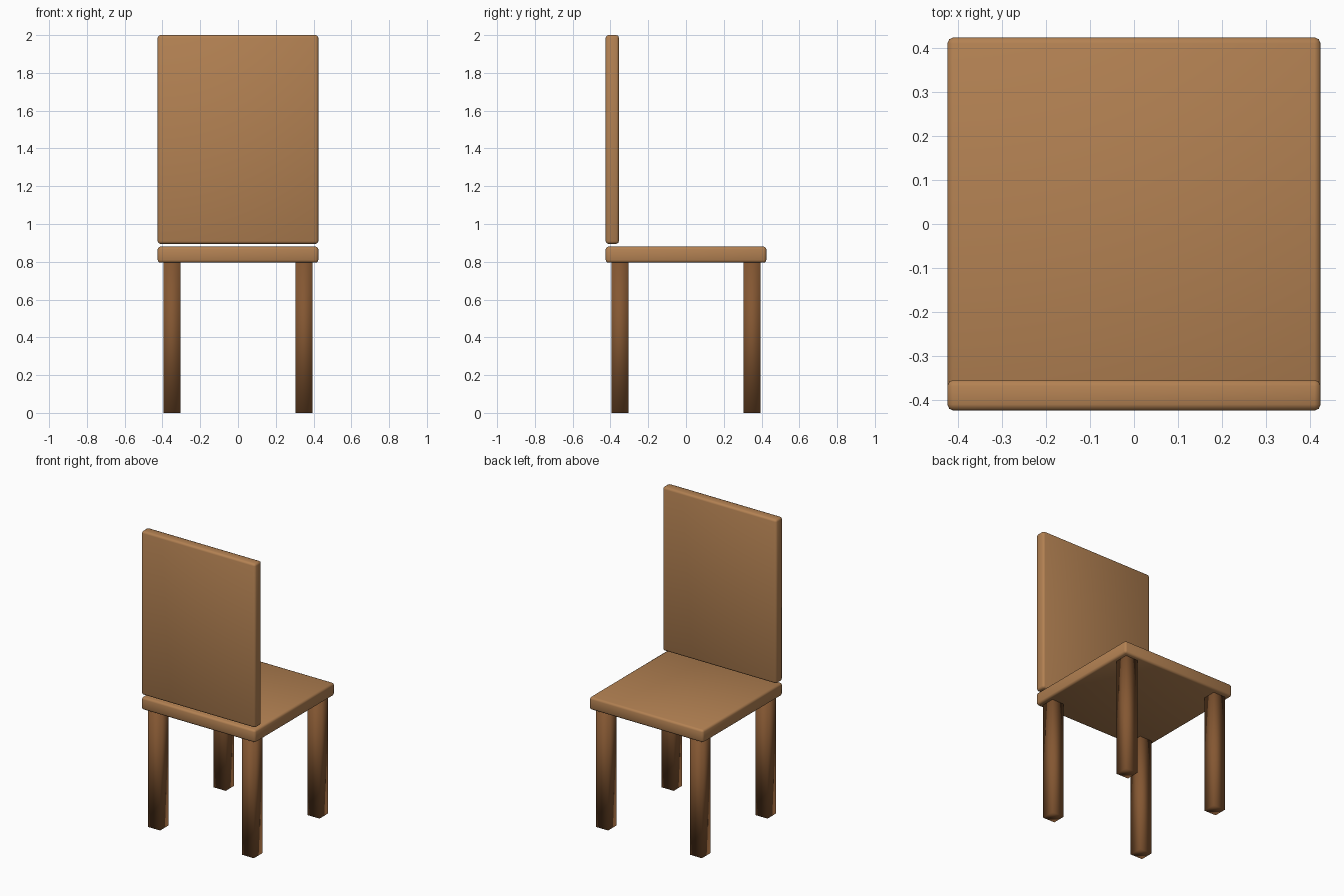
import bpy
import bmesh
from mathutils import Vector

if "Cube" in bpy.data.objects:
    bpy.data.objects.remove(bpy.data.objects["Cube"], do_unlink=True)


def make_material(name, colour):
    mat = bpy.data.materials.new(name)
    mat.use_nodes = True
    mat.diffuse_color = colour
    mat.node_tree.nodes["Principled BSDF"].inputs["Base Color"].default_value = colour
    return mat


def make_box(name, low, high, mat, bevel=0.0):
    """Softly shaded box between two corners, with optional rounded edges."""
    low, high = Vector(low), Vector(high)
    bm = bmesh.new()
    bmesh.ops.create_cube(bm, size=1)
    bmesh.ops.scale(bm, vec=high - low, verts=bm.verts)
    if bevel:
        bmesh.ops.bevel(bm, geom=bm.edges[:], offset=bevel, segments=2,
                        profile=0.5, affect='EDGES')
    for face in bm.faces:
        face.smooth = True
    mesh = bpy.data.meshes.new(name)
    bm.to_mesh(mesh)
    bm.free()
    mesh.materials.append(mat)
    obj = bpy.data.objects.new(name, mesh)
    obj.location = (low + high) / 2
    bpy.context.collection.objects.link(obj)
    return obj


light_wood = make_material("light wood", (0.45, 0.22, 0.085, 1))
dark_wood = make_material("dark wood", (0.23, 0.095, 0.032, 1))

# Seat and backrest panels, with a narrow gap between them
HALF = 0.425
make_box("seat", (-HALF, -HALF, 0.795), (HALF, HALF, 0.88), light_wood, 0.014)
make_box("backrest", (-HALF, -HALF, 0.895), (HALF, -0.355, 2.0), light_wood, 0.014)

# Four square legs
LEG = 0.045
for side, x in (("left", 0.35), ("right", -0.35)):
    for end, y in (("front", -0.35), ("back", 0.35)):
        make_box(f"{end}_{side}_leg", (x - LEG, y - LEG, 0),
                 (x + LEG, y + LEG, 0.8), dark_wood)
